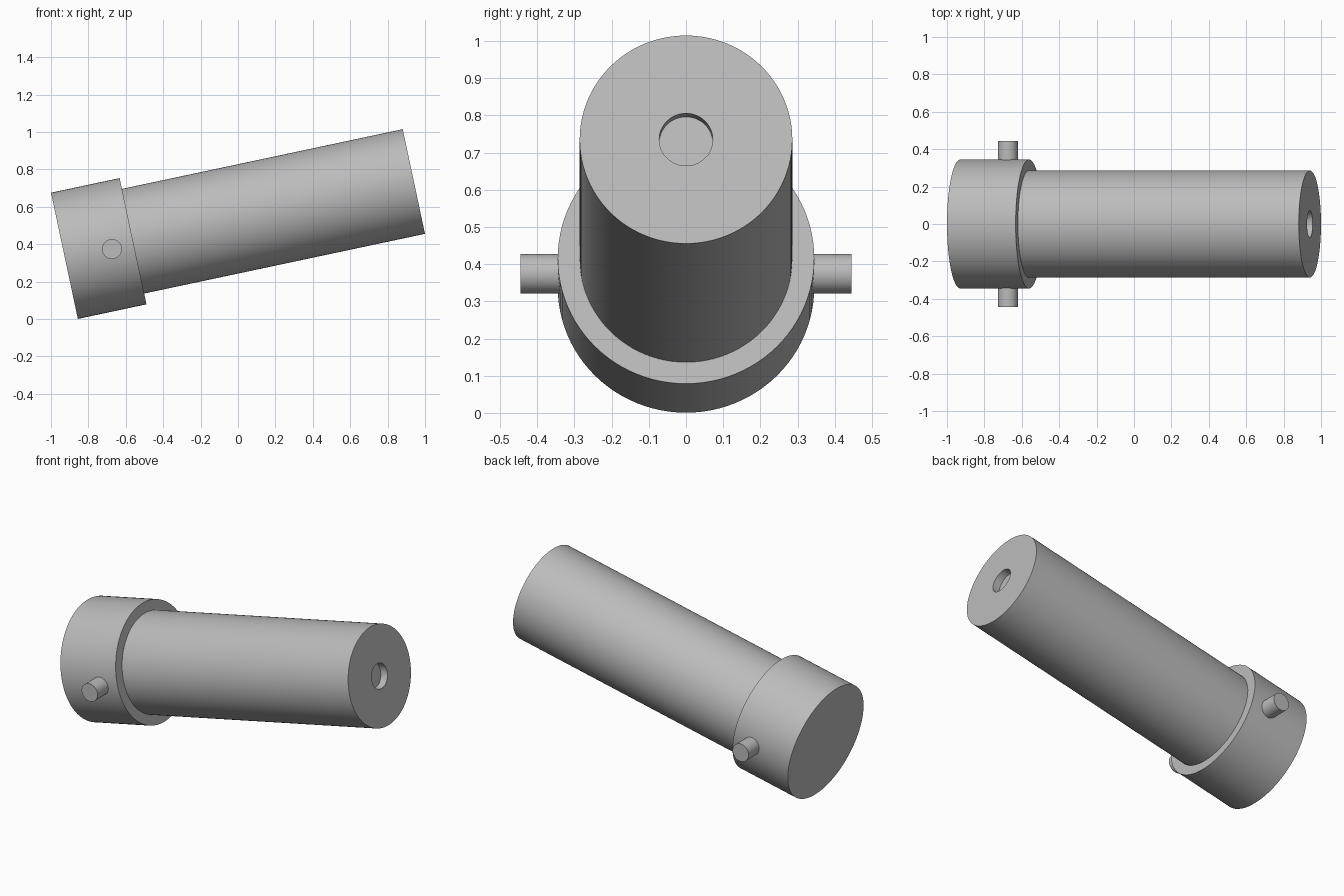
import bpy, bmesh, math
from mathutils import Matrix, Vector

cube = bpy.data.objects.get("Cube")
if cube:
    bpy.data.objects.remove(cube, do_unlink=True)

TILT = math.radians(12)
REAR = Vector((-0.928, 0, 0.338))      # centre of the closed rear face
AXIS = Vector((math.cos(TILT), 0, math.sin(TILT)))
# Turns local z onto the tilted barrel axis
FRAME = Matrix.Translation(REAR) @ Matrix.Rotation(math.pi / 2 - TILT, 4, 'Y')

grey = bpy.data.materials.new("plain grey")
grey.use_nodes = True
colour = (0.5, 0.5, 0.5, 1)
grey.diffuse_color = colour
grey.node_tree.nodes["Principled BSDF"].inputs["Base Color"].default_value = colour


def lathe(name, profile, matrix, sides=96):
    """Spin a (radius, height) profile about local z; radius 0 closes the ends."""
    bm = bmesh.new()
    verts = [bm.verts.new((r, 0, h)) for r, h in profile]
    edges = [bm.edges.new(pair) for pair in zip(verts, verts[1:])]
    bmesh.ops.spin(bm, geom=verts + edges, cent=(0, 0, 0), axis=(0, 0, 1),
                   angle=math.tau, steps=sides, use_merge=True)
    bmesh.ops.remove_doubles(bm, verts=bm.verts, dist=0.0001)
    bmesh.ops.recalc_face_normals(bm, faces=bm.faces)
    mesh = bpy.data.meshes.new(name)
    bm.to_mesh(mesh)
    bm.free()
    mesh.materials.append(grey)
    obj = bpy.data.objects.new(name, mesh)
    obj.matrix_world = matrix
    bpy.context.collection.objects.link(obj)
    bpy.ops.object.select_all(action='DESELECT')
    obj.select_set(True)
    bpy.context.view_layer.objects.active = obj
    bpy.ops.object.shade_smooth_by_angle(angle=math.radians(30))
    return obj


# Barrel with its thick rear collar and shallow bore in the muzzle
length, collar, bore_depth = 1.91, 0.375, 0.045
lathe("barrel", [(0, 0), (0.345, 0), (0.345, collar), (0.286, collar),
                 (0.286, length), (0.072, length),
                 (0.072, length - bore_depth), (0, length - bore_depth)], FRAME)

# Pivot pins on both sides of the collar
for side, name in ((1, "left_pivot_pin"), (-1, "right_pivot_pin")):
    place = (Matrix.Translation((-0.674, 0, 0.374))
             @ Matrix.Rotation(-side * math.pi / 2, 4, 'X'))
    lathe(name, [(0, 0.3), (0.053, 0.3), (0.053, 0.445), (0, 0.445)], place, 48)
